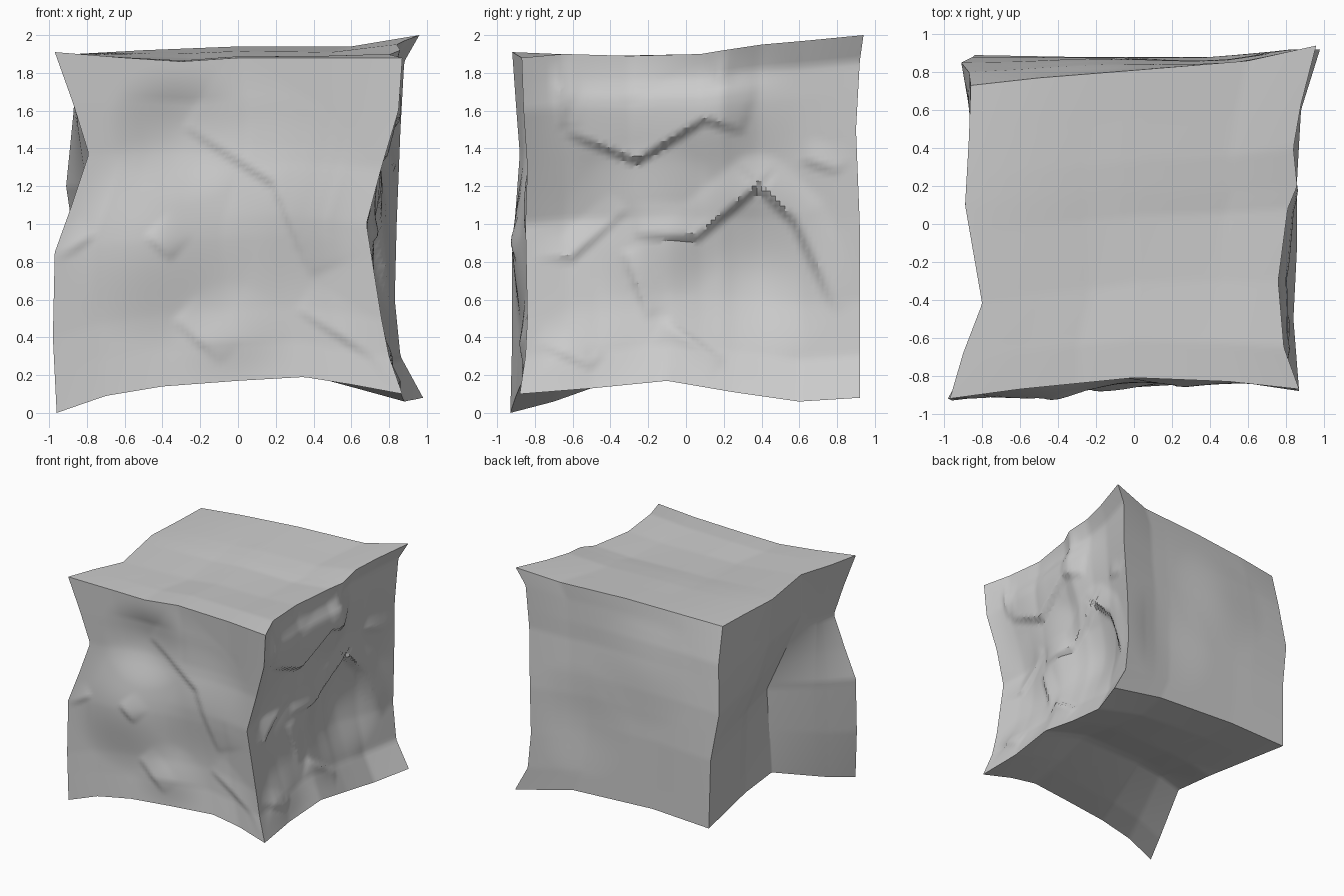
import bpy
import bmesh
import math
from mathutils import Vector

STEPS = 72  # grid cells along each panel side

cube = bpy.data.objects.get("Cube")
if cube:
    bpy.data.objects.remove(cube, do_unlink=True)

# Corners: f/b = front/back, l/r = -x/+x, d/t = bottom/top, v = fold in the -x side
corners = {
    "fld": (-.96, -.93, 0), "frd": (.87, -.88, .1),
    "bld": (-.84, .89, .22), "brd": (.98, .92, .08),
    "flt": (-.97, -.92, 1.91), "frt": (.87, -.87, 1.88),
    "blt": (-.86, .73, 1.9), "brt": (.96, .94, 2),
    "vld": (-.66, -.22, .23), "vlt": (-.8, -.42, 1.89),
}

# Bent upright edges, bottom to top
uprights = {
    ("fld", "flt"): [(-.98, -.92, .4), (-.97, -.92, .85), (-.88, -.9, 1.1),
                     (-.79, -.88, 1.37), (-.87, -.9, 1.63)],
    ("frd", "frt"): [(.8, -.85, .3), (.76, -.84, .5), (.68, -.85, 1),
                     (.76, -.84, 1.3), (.85, -.86, 1.6)],
    ("bld", "blt"): [(-.85, .88, .8), (-.91, .85, 1.2), (-.87, .8, 1.6)],
    ("brd", "brt"): [(.86, .92, .3), (.83, .92, .6), (.84, .92, 1),
                     (.86, .9, 1.5), (.88, .92, 1.86)],
    ("vld", "vlt"): [(-.6, -.24, .92), (-.75, -.5, 1.5)],
}

# Bent edges around the base
base_edges = {
    ("fld", "frd"): [(-.7, -.9, .09), (-.4, -.88, .14), (0, -.86, .17),
                     (.35, -.84, .19), (.6, -.84, .15)],
    ("bld", "brd"): [(-.3, .88, .24), (.45, .88, .2)],
    ("fld", "vld"): [(-.86, -.7, .06)],
    ("vld", "bld"): [(-.67, .15, .2)],
    ("frd", "brd"): [(.84, -.5, .13), (.86, -.1, .17), (.86, .25, .11), (.88, .6, .06)],
}

# Bent edges around the top
top_edges = {
    ("flt", "frt"): [(-.6, -.87, 1.88), (-.3, -.84, 1.86), (0, -.81, 1.88), (.5, -.83, 1.88)],
    ("blt", "brt"): [(-.5, .77, 1.92), (0, .81, 1.94), (.6, .86, 1.94)],
    ("flt", "vlt"): [(-.9, -.68, 1.9)],
    ("vlt", "blt"): [(-.89, .1, 1.9), (-.87, .45, 1.9)],
    ("frt", "brt"): [(.79, -.65, 1.9), (.76, -.3, 1.89), (.81, .08, 1.9),
                     (.86, .2, 1.92), (.84, .4, 1.95), (.88, .63, 1.97)],
}
edges = {**uprights, **base_edges, **top_edges}

# Whole left edges for the top and bottom panels
for level in "dt":
    start, fold, end = "fl" + level, "vl" + level, "bl" + level
    edges[start, end] = edges[start, fold] + [corners[fold]] + edges[fold, end]


def corner(name):
    return Vector(corners[name])


def edge_points(start, end, axis):
    """Evenly spaced points on a bent edge, measured along its main axis."""
    path = [corner(start)] + [Vector(p) for p in edges[start, end]] + [corner(end)]
    points = []
    for i in range(STEPS + 1):
        k = path[0][axis] + (path[-1][axis] - path[0][axis]) * i / STEPS
        for p, q in zip(path, path[1:]):
            if k <= q[axis] or q is path[-1]:
                points.append(p.lerp(q, min(1, (k - p[axis]) / (q[axis] - p[axis]))))
                break
    return points


def dent_offset(a, b, dents):
    """Rounded hollows (negative) and bulges (positive)."""
    total = 0
    for centre_a, centre_b, radius, depth in dents:
        k = max(0, 1 - math.hypot(a - centre_a, b - centre_b) / radius)
        total += depth * k * k * (3 - 2 * k)
    return total


def crease_offset(a, b, creases):
    """Folds that lift the sheet on the left of each crease line."""
    total = 0
    for height, width, line in creases:
        spans = list(zip(line, line[1:]))
        whole = sum(math.dist(p, q) for p, q in spans)
        done, nearest = 0, (width, 0, 0)
        for (ax, ay), (bx, by) in spans:
            dx, dy = bx - ax, by - ay
            length = math.hypot(dx, dy)
            along = ((a - ax) * dx + (b - ay) * dy) / length ** 2
            along = min(1, max(0, along))
            gap = math.hypot(a - ax - along * dx, b - ay - along * dy)
            side = (dx * (b - ay) - dy * (a - ax)) / length
            nearest = min(nearest, (gap, side, (done + along * length) / whole))
            done += length
        gap, side, s = nearest
        if side > 0 and gap < width:
            taper = math.sqrt(max(0, math.sin(math.pi * s)))
            total += height * taper * min(1, side / .03) * (1 - gap / width)
    return total


def add_panel(bm, names, axes, outward, dents=(), creases=()):
    """Blend four bent edges into a sheet, then push in dents and creases."""
    p00, p10, p01, p11 = names
    ua, va = axes
    normal = Vector(outward)
    low, high = edge_points(p00, p10, ua), edge_points(p01, p11, ua)
    near, far = edge_points(p00, p01, va), edge_points(p10, p11, va)
    rows = []
    for j in range(STEPS + 1):
        v = j / STEPS
        row = []
        for i in range(STEPS + 1):
            u = i / STEPS
            flat = corner(p00).lerp(corner(p10), u).lerp(corner(p01).lerp(corner(p11), u), v)
            p = low[i].lerp(high[i], v) + near[j].lerp(far[j], u) - flat
            fade = min(1, 8 * min(u, 1 - u, v, 1 - v))
            push = dent_offset(p[ua], p[va], dents) + crease_offset(p[ua], p[va], creases)
            row.append(bm.verts.new(p + normal * push * fade))
        rows.append(row)
    for lower, upper in zip(rows, rows[1:]):
        for i in range(STEPS):
            bm.faces.new((lower[i], lower[i + 1], upper[i + 1], upper[i]))


bm = bmesh.new()

# Front panel
add_panel(bm, ("fld", "frd", "flt", "frt"), (0, 2), (0, -1, 0),
          dents=[(-.3, 1.5, .4, -.05), (.2, 1.1, .5, .03), (-.45, .9, .55, .06),
                 (-.05, .35, .35, .03)],
          creases=[(.025, .5, [(-.3, 1.5), (.17, 1.2), (.37, .72)]),
                   (.02, .2, [(-.5, .93), (-.37, .8)]),
                   (.02, .2, [(-.35, .48), (-.1, .25)]),
                   (.02, .2, [(.3, .53), (.7, .28), (.8, .13)]),
                   (.03, .15, [(-.98, .78), (-.75, .92)])])

# Heavily crumpled +x panel
add_panel(bm, ("frd", "brd", "frt", "brt"), (1, 2), (1, 0, 0),
          dents=[(.35, .75, .5, -.08), (-.25, 1.6, .7, .07), (-.2, 1, .45, .06),
                 (-.5, .25, .35, .04), (.25, 1.6, .4, .03)],
          creases=[(.05, .3, [(-.65, 1.47), (-.26, 1.31), (.1, 1.53), (.3, 1.47)]),
                   (.05, .2, [(-.28, .92), (.07, .91), (.38, 1.17), (.56, 1), (.78, .53)]),
                   (.03, .15, [(-.8, .8), (-.6, .8), (-.3, 1.06)]),
                   (.03, .15, [(-.35, .85), (-.22, .5)]),
                   (.04, .2, [(.21, .29), (-.1, .51)]),
                   (.03, .15, [(-.8, .35), (-.5, .22), (-.42, .31)]),
                   (.03, .12, [(.15, 1.92), (.14, 1.75)]),
                   (.03, .15, [(-.72, 1.87), (-.68, 1.5)]),
                   (.03, .15, [(.6, 1.32), (.8, 1.26), (.9, 1.33)])])

# Caved-in -x side, two sheets meeting at the fold
add_panel(bm, ("fld", "vld", "flt", "vlt"), (1, 2), (-1, 0, 0))
add_panel(bm, ("vld", "bld", "vlt", "blt"), (1, 2), (-1, 0, 0))

# Back panel
add_panel(bm, ("bld", "brd", "blt", "brt"), (0, 2), (0, 1, 0),
          dents=[(-.2, 1.4, .5, .02), (.4, .8, .5, -.02)])

# Top and bottom panels
add_panel(bm, ("flt", "frt", "blt", "brt"), (0, 1), (0, 0, 1))
add_panel(bm, ("fld", "frd", "bld", "brd"), (0, 1), (0, 0, -1))

# Weld the panels along their shared edges
bmesh.ops.remove_doubles(bm, verts=bm.verts, dist=.0005)
bmesh.ops.recalc_face_normals(bm, faces=bm.faces)
mesh = bpy.data.meshes.new("crumpled_box")
bm.to_mesh(mesh)
bm.free()

# Plain grey sheet
grey = bpy.data.materials.new("plain grey")
grey.use_nodes = True
colour = (.6, .6, .6, 1)
grey.diffuse_color = colour
grey.node_tree.nodes["Principled BSDF"].inputs["Base Color"].default_value = colour
mesh.materials.append(grey)

box = bpy.data.objects.new("crumpled_box", mesh)
bpy.context.collection.objects.link(box)
bpy.ops.object.select_all(action="DESELECT")
box.select_set(True)
bpy.context.view_layer.objects.active = box
bpy.ops.object.shade_smooth_by_angle(angle=math.radians(30))
